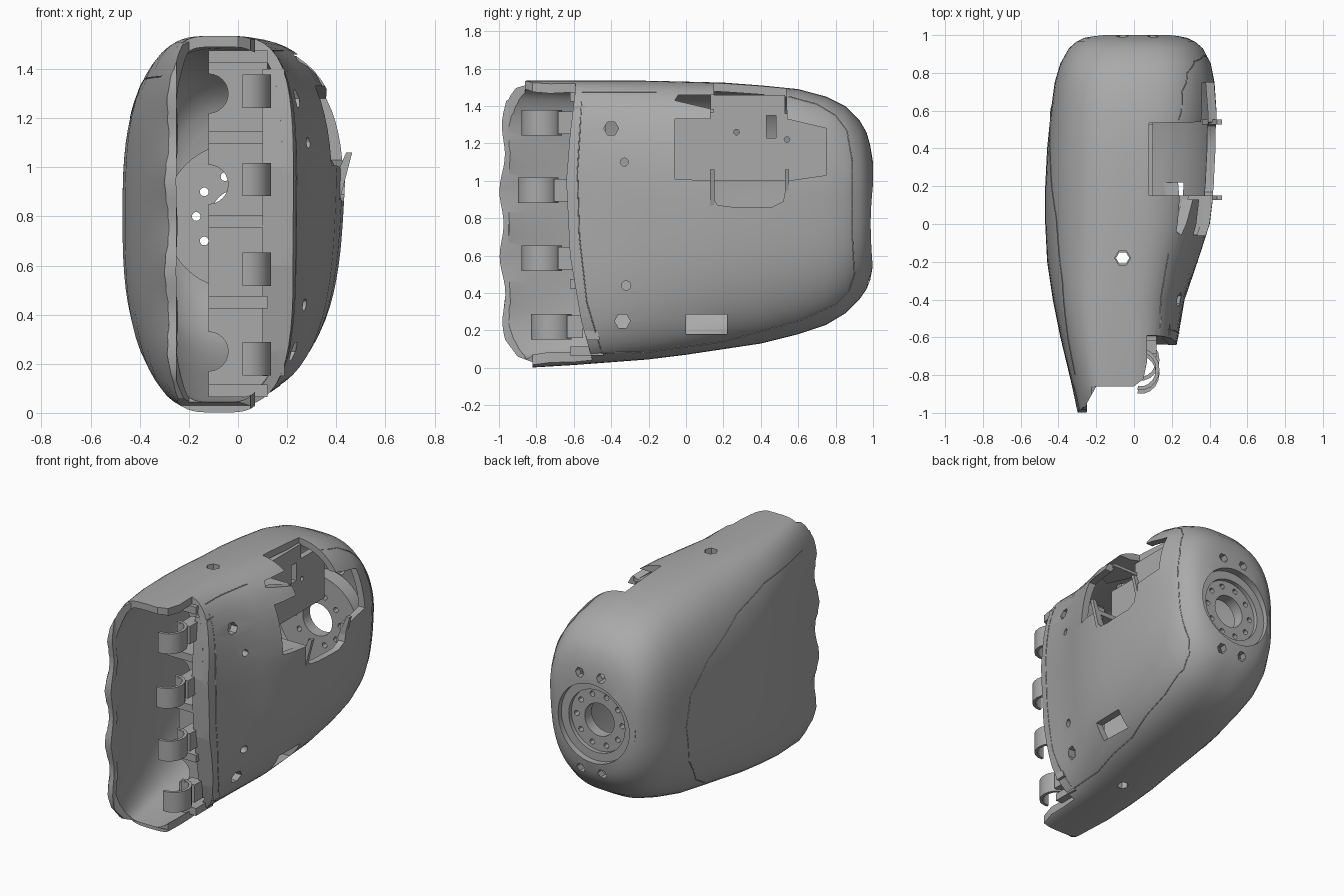
import bpy, bmesh, math
from mathutils import Vector

if "Cube" in bpy.data.objects:
    bpy.data.objects.remove(bpy.data.objects["Cube"])

grey = bpy.data.materials.new("plain grey")
grey.use_nodes = True
grey.diffuse_color = (0.4, 0.4, 0.4, 1)
grey.node_tree.nodes["Principled BSDF"].inputs["Base Color"].default_value = (0.4, 0.4, 0.4, 1)


def make(name, bm):
    bmesh.ops.recalc_face_normals(bm, faces=bm.faces)
    mesh = bpy.data.meshes.new(name)
    bm.to_mesh(mesh)
    bm.free()
    mesh.materials.append(grey)
    ob = bpy.data.objects.new(name, mesh)
    bpy.context.collection.objects.link(ob)
    return ob


def prism(name, pts, axis, lo, hi):
    """Extrude a 2D outline along an axis; the outline uses the other two axes in order."""
    bm = bmesh.new()

    def at(p, t):
        c = list(p)
        c.insert(axis, t)
        return bm.verts.new(c)
    a = [at(p, lo) for p in pts]
    b = [at(p, hi) for p in pts]
    bm.faces.new(a)
    bm.faces.new(b)
    for i in range(len(a)):
        j = (i + 1) % len(a)
        bm.faces.new((a[i], a[j], b[j], b[i]))
    return make(name, bm)


def box(name, x, y, z):
    return prism(name, [(x[0], y[0]), (x[1], y[0]), (x[1], y[1]), (x[0], y[1])], 2, *z)


def disc(name, u, v, r, axis, lo, hi, sides=24):
    ring = [2 * math.pi * i / sides for i in range(sides)]
    return prism(name, [(u + r * math.cos(t), v + r * math.sin(t)) for t in ring], axis, lo, hi)


def apply(ob, mod):
    bpy.context.view_layer.objects.active = ob
    bpy.ops.object.modifier_apply(modifier=mod.name)


def boolean(ob, tool, op="DIFFERENCE"):
    mod = ob.modifiers.new("bool", "BOOLEAN")
    mod.operation, mod.solver, mod.object = op, "EXACT", tool
    tool.hide_render = True
    apply(ob, mod)
    bpy.data.objects.remove(tool)


def smooth(ob, angle=30):
    bpy.ops.object.select_all(action="DESELECT")
    ob.select_set(True)
    bpy.context.view_layer.objects.active = ob
    bpy.ops.object.shade_smooth_by_angle(angle=math.radians(angle))


def knuckle(z):
    """Wave with a crest at each of the four fingers."""
    return math.cos(2 * math.pi * (z - .23) / .36)


# Lofted hand shell: y, x min, x max, z min, z max, squareness
sections = [
    (-1.05, -.27, .17, .00, 1.53, 4.2), (-.85, -.33, .18, .00, 1.535, 4),
    (-.6, -.39, .235, .015, 1.535, 3.7), (-.4, -.43, .27, .03, 1.535, 3.2),
    (-.2, -.46, .34, .045, 1.535, 2.9), (0, -.47, .405, .07, 1.53, 2.8),
    (.2, -.47, .43, .1, 1.525, 2.8), (.4, -.46, .44, .13, 1.51, 2.8),
    (.6, -.44, .44, .18, 1.49, 2.8), (.75, -.42, .43, .23, 1.45, 2.8),
    (.85, -.39, .41, .29, 1.4, 2.8), (.93, -.345, .37, .37, 1.32, 2.7),
    (.965, -.305, .33, .42, 1.26, 2.6), (.985, -.265, .29, .47, 1.19, 2.5),
    (1, -.2, .22, .55, 1.1, 2.3)]
bm = bmesh.new()
rows, n = [], 80
for y, x0, x1, z0, z1, e in sections:
    row = []
    for i in range(n):
        t = 2 * math.pi * i / n
        c, s = math.cos(t), math.sin(t)
        k = (abs(c) ** e + abs(s) ** e) ** (-1 / e)
        z = (z0 + z1) / 2 + s * k * (z1 - z0) / 2
        # the palm side is slimmer towards the bottom, the knuckle edge is wavy
        lean = .06 * max(0, c * k) * max(0, 1 - z) * min(1, max(.3, y + .8))
        if y < -.9 and c < 0:
            lean += .018 * knuckle(z) * abs(c * k)
        row.append(bm.verts.new(((x0 + x1) / 2 + c * k * (x1 - x0) / 2 - lean, y, z)))
    rows.append(row)
for a, b in zip(rows, rows[1:]):
    for i in range(n):
        j = (i + 1) % n
        bm.faces.new((a[i], a[j], b[j], b[i]))
bm.faces.new(rows[-1])
shell = make("hand_shell", bm)
mod = shell.modifiers.new("wall", "SOLIDIFY")
mod.thickness, mod.offset = 0.045, -1
apply(shell, mod)

# Wrist mount at the back
WX, WZ = 0.0, 0.8
boolean(shell, disc("wrist_plate", WX, WZ, .3, 1, .85, .97, 48), "UNION")
boolean(shell, disc("wrist_recess", WX, WZ, .265, 1, .953, 1.1, 48))
boolean(shell, disc("wrist_step", WX, WZ, .21, 1, .925, 1.1, 48))
boolean(shell, disc("wrist_hole", WX, WZ, .11, 1, .7, 1.1, 32))
for i in range(10):
    t = 2 * math.pi * i / 10
    boolean(shell, disc("bolt_hole", WX + .17 * math.cos(t), WZ + .17 * math.sin(t), .018, 1, .7, 1.1, 12))
for x in (-.06, .1):
    for z in (WZ - .33, WZ + .32):
        boolean(shell, disc("wrist_screw_hole", x, z, .033, 1, .8, 1.1, 6))

# Front opening: back-of-hand half runs further forward than the palm half
boolean(shell, prism("front_cut", [(-.25, -1.2), (-.25, -.95), (-.2, -.86), (0, -.86),
                                   (.05, -.82), (.075, -.7), (.075, -1.2)], 2, -.2, 1.8))
palm_edge = [(-.59, 1.8), (-.59, 1.5), (-.62, 1.25), (-.64, 1), (-.62, .6), (-.56, .25), (-.5, .04), (-.5, -.2)]
boolean(shell, prism("palm_front_cut", [(-1.2, 1.8)] + palm_edge + [(-1.2, -.2)], 0, .07, .7))

# Wavy knuckle edge
wave = [(-.86, 1.6), (-.86, 1.51), (-.93, 1.49)]
for i in range(33):
    z = 1.44 - i * 1.29 / 32
    wave.append((-.962 - .025 * math.sin(math.pi * (z - .1) / 1.4) - .012 * knuckle(z), z))
wave += [(-.9, .06), (-.82, .03), (-.82, -.2)]
boolean(shell, prism("knuckle_cut", [(-1.2, 1.6)] + wave + [(-1.2, -.2)], 0, -.7, .3))

# Thumb pocket, screw holes and window in the palm
pocket = [(.15, 1.0), (.13, .93), (.17, .87), (.25, .86), (.46, .86), (.52, .89), (.54, 1.0),
          (.75, 1.03), (.75, 1.28), (.54, 1.33), (.53, 1.7), (.15, 1.7), (.15, 1.46), (-.04, 1.46),
          (-.06, 1.43), (.13, 1.385), (.13, 1.33), (-.06, 1.33), (-.06, 1.01)]
boolean(shell, prism("thumb_cut", pocket, 0, .08, .7))
for y, z, r, k in ((-.4, 1.28, .04, 6), (-.33, 1.1, .022, 12), (-.32, .44, .025, 12), (-.34, .25, .042, 6)):
    boolean(shell, disc("palm_hole", y, z, r, 0, .1, .6, k))
boolean(shell, box("window_cut", (.1, .6), (0, .22), (.18, .285)))
boolean(shell, disc("top_hole", -.06, -.18, .042, 2, 1.4, 1.8, 6))
boolean(shell, disc("bottom_hole", -.06, -.18, .035, 2, -.2, .2, 6))
smooth(shell)


# Seams between the shell parts
def seam(name, path, side):
    """Thin line laid on one side of the shell, following a (y, z) path."""
    cu = bpy.data.curves.new(name, "CURVE")
    cu.dimensions, cu.bevel_depth, cu.bevel_resolution = "3D", .003, 1
    pts = []
    for a, b in zip(path, path[1:]):
        for i in range(8):
            y, z = Vector(a).lerp(Vector(b), i / 8)
            hit, loc, _, _ = shell.ray_cast(Vector((side, y, z)), Vector((-side, 0, 0)))
            if hit and loc.x * side > .1:
                pts.append(loc)
    sp = cu.splines.new("POLY")
    sp.points.add(len(pts) - 1)
    for p, q in zip(sp.points, pts):
        p.co = (*q, 1)
    cu.materials.append(grey)
    ob = bpy.data.objects.new(name, cu)
    bpy.context.collection.objects.link(ob)


seam("palm_seam_top", [(-.555, 1.475), (-.1, 1.475)], 1)
seam("palm_seam", [(.55, 1.45), (.7, 1.41), (.8, 1.35), (.86, 1.27), (.89, 1.1), (.89, .7), (.9, .5), (.87, .41),
                   (.8, .34), (.6, .25), (.2, .14), (-.2, .085), (-.45, .08), (-.53, .35),
                   (-.57, .7), (-.58, 1.05), (-.555, 1.475)], 1)
seam("back_cover_seam", [(-.8, 1.37), (-.3, 1.36), (.04, 1.29), (.4, 1.12), (.58, .95), (.62, .75),
                         (.57, .5), (.42, .3), (.25, .2)], -1)

# Thumb mount inside the pocket
plate = [(-.1, .98), (.12, .98), (.12, 1.0), (.78, 1.0), (.78, 1.36), (.53, 1.36),
         (.53, 1.46), (.13, 1.46), (.13, 1.36), (-.1, 1.36)]
mount = prism("thumb_mount", plate, 0, .06, .1)
for y, z in ((.27, 1.26), (.54, 1.22)):
    boolean(mount, disc("mount_hole", y, z, .015, 0, 0, .2, 12))
boolean(mount, box("mount_slot", (0, .2), (.43, .48), (1.23, 1.35)))
prism("thumb_floor", [(.09, .15), (.42, .15), (.36, -.06), (.15, -.05)], 2, .97, 1.0)
prism("thumb_ledge", [(.09, .15), (.29, .15), (.25, -.02), (.18, -.05)], 2, 1.365, 1.385)
for y, side in ((.14, "front"), (.54, "back")):
    prism("thumb_lip_" + side, [(.36, .87), (.41, .85), (.465, 1.06), (.44, 1.06)], 1, y - .012, y + .012)

# Palm front rim
rim = [(y + .002, z) for y, z in palm_edge if .1 < z < 1.4]
rim = [(-.602, 1.4)] + rim + [(-.53, .15)]
prism("palm_rim", rim + [(y + .07, z) for y, z in reversed(rim)], 0, .1, .19)

# Knuckle bays: back wall with round openings, and dividers
bay = box("bay_back", (-.12, .12), (-.46, -.43), (.08, 1.46))
for z in (.25, .93, 1.3):
    boolean(bay, disc("bay_hole", -.12, z, .08, 1, -.6, -.3))
for i, z in enumerate((.09, .45, .78, 1.12, 1.45)):
    box(f"bay_divider_{i}", (-.12, .12), (-.62, -.44), (z - .025, z + .025))

# Curved finger hooks
for i, (z, y) in enumerate(((.22, -.72), (.585, -.77), (.95, -.79), (1.31, -.77))):
    arc = [math.radians(-100 + k * 20) for k in range(11)]
    out = [(.035 + .1 * math.cos(t), y + .11 * math.sin(t)) for t in arc]
    inn = [(.035 + .08 * math.cos(t), y + .09 * math.sin(t)) for t in reversed(arc)]
    smooth(prism(f"finger_hook_{i}", out + inn, 2, z - .068, z + .068))
    box(f"hook_arm_{i}", (.04, .12), (y + .085, -.55), (z - .06, z + .06))
